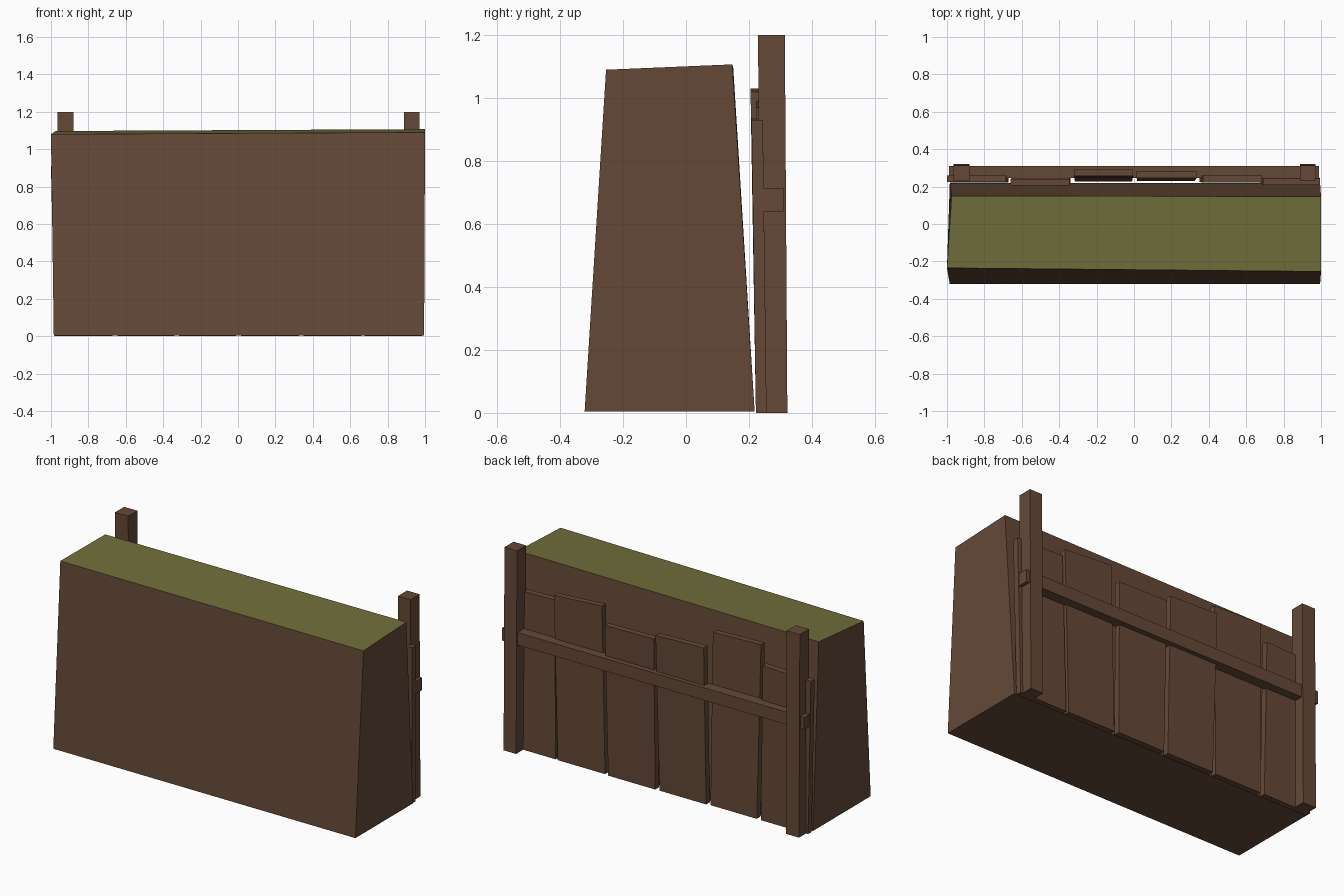
import bpy, bmesh

if "Cube" in bpy.data.objects:
    bpy.data.objects.remove(bpy.data.objects["Cube"])

def material(name, rgb):
    m = bpy.data.materials.new(name)
    m.diffuse_color = (*rgb, 1)
    m.use_nodes = True
    m.node_tree.nodes["Principled BSDF"].inputs["Base Color"].default_value = m.diffuse_color
    return m

brown = material("earth brown", (0.13, 0.066, 0.039))
olive = material("grass olive", (0.165, 0.158, 0.043))

def hexa(name, bottom, top, mats=(brown,)):
    """Six-sided block from two rings of four corners."""
    bm = bmesh.new()
    b = [bm.verts.new(p) for p in bottom]
    t = [bm.verts.new(p) for p in top]
    bm.faces.new(b[::-1])
    cap = bm.faces.new(t)
    for i in range(4):
        j = (i + 1) % 4
        bm.faces.new((b[i], b[j], t[j], t[i]))
    if len(mats) > 1:
        cap.material_index = 1
    bmesh.ops.recalc_face_normals(bm, faces=bm.faces)
    me = bpy.data.meshes.new(name)
    bm.to_mesh(me)
    bm.free()
    for m in mats:
        me.materials.append(m)
    ob = bpy.data.objects.new(name, me)
    bpy.context.collection.objects.link(ob)
    return ob

def ring(x0, x1, y0, y1, z0, z1=None):
    z1 = z0 if z1 is None else z1
    return [(x0, y0, z0), (x1, y0, z1), (x1, y1, z1), (x0, y1, z0)]

# Earth bank with a grassy top
hexa("earth_bank", ring(-0.985, 0.995, -0.322, 0.218, 0.005),
     [(-1.0, -0.235, 1.08), (1.0, -0.254, 1.09), (1.0, 0.147, 1.107), (-0.975, 0.15, 1.097)],
     (brown, olive))

# Posts
for side, x0, x1 in (("left", -0.966, -0.88), ("right", 0.888, 0.97)):
    hexa(side + "_post", ring(x0, x1, 0.235, 0.322, 0), ring(x0, x1, 0.229, 0.314, 1.2))

# Cross rail
hexa("rail", ring(-0.99, 0.99, 0.246, 0.309, 0.64), ring(-0.99, 0.99, 0.246, 0.309, 0.714))

# Planks: bottom x range, top x range, bottom front y, top front y, left and right height
planks = [
    (-0.98, -0.67, -1.00, -0.685, 0.223, 0.224, 0.91, 0.92),
    (-0.643, -0.34, -0.66, -0.345, 0.222, 0.205, 1.03, 1.02),
    (-0.316, -0.01, -0.32, -0.005, 0.228, 0.256, 0.94, 0.93),
    (0.017, 0.325, 0.014, 0.335, 0.230, 0.246, 0.90, 0.895),
    (0.35, 0.66, 0.37, 0.685, 0.224, 0.222, 0.99, 0.97),
    (0.675, 0.985, 0.69, 0.995, 0.222, 0.208, 0.935, 0.93),
]
for i, (a0, a1, b0, b1, yb, yt, zl, zr) in enumerate(planks):
    hexa(f"plank_{i + 1}", ring(a0, a1, yb, yb + 0.034, 0),
         ring(b0, b1, yt, yt + 0.036, zl, zr))
